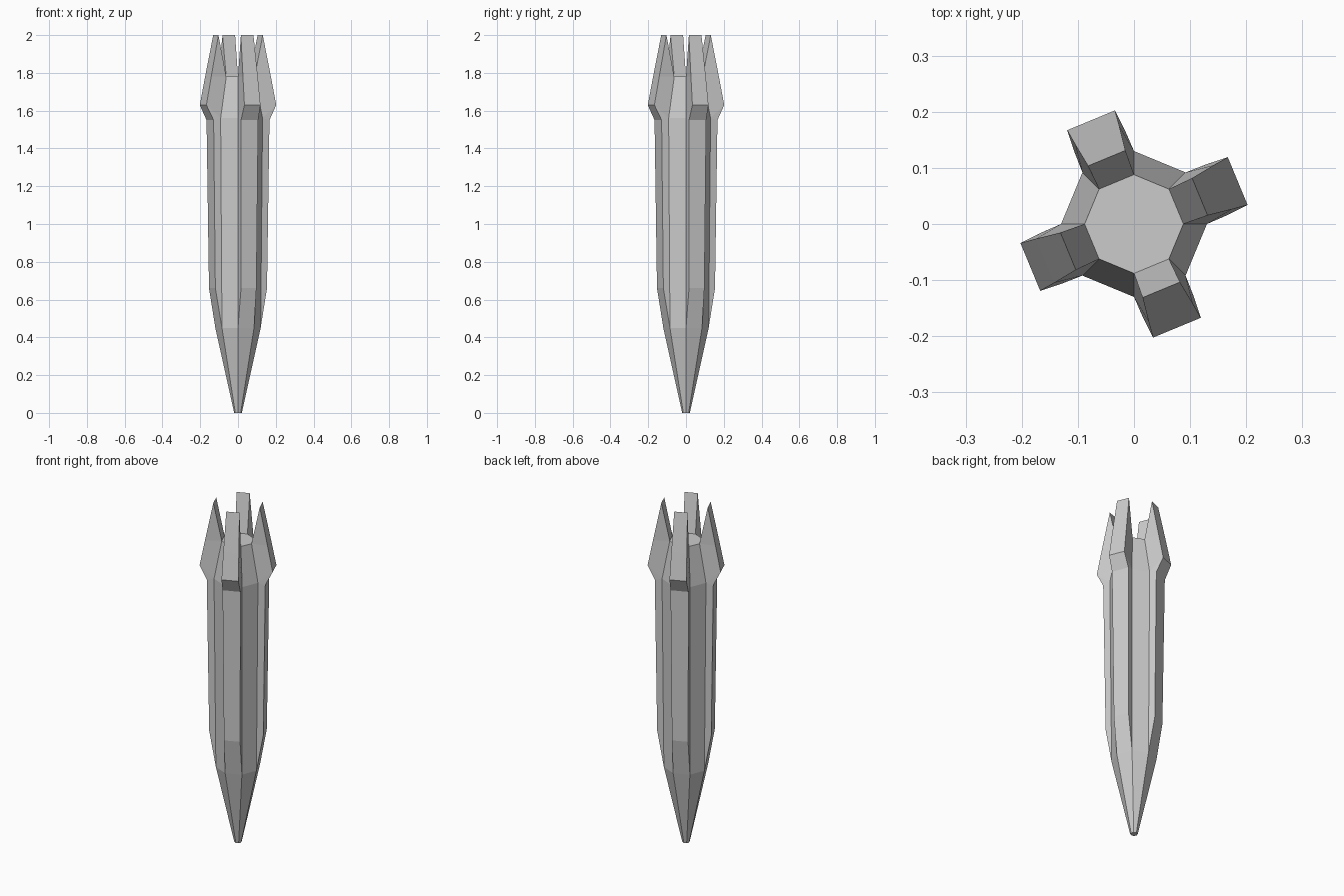
import bpy, bmesh
from math import cos, sin, pi

if "Cube" in bpy.data.objects:
    bpy.data.objects.remove(bpy.data.objects["Cube"])

# (radius, z) of the eight-sided core
CORE = [(0.02, 0.0), (0.12, 0.45), (0.13, 1.56), (0.088, 1.78)]
# (distance from axis, half width, z) along the outer face of each fin
FIN = [(0.148, 0.044, 0.66), (0.16, 0.049, 1.55), (0.2, 0.046, 1.63),
       (0.171, 0.0425, 1.78), (0.127, 0.036, 2.0)]

bm = bmesh.new()

# tapered octagonal core with flat ends
rings = [[bm.verts.new((r * cos(k * pi / 4), r * sin(k * pi / 4), z)) for k in range(8)]
         for r, z in CORE]
bm.faces.new(rings[0])
bm.faces.new(rings[-1])


def strip(a, b):
    """Bridge two equal rows of vertices with quads."""
    for i in range(len(a) - 1):
        bm.faces.new((a[i], b[i], b[i + 1], a[i + 1]))


def fin(k):
    """Raised rib and flared pointed fin growing out of core side k."""
    ang = (k + 0.5) * pi / 4
    c, s = cos(ang), sin(ang)
    edges = []
    for side, col in ((-1, k), (1, (k + 1) % 8)):
        o = [bm.verts.new((d * c - side * w * s, d * s + side * w * c, z)) for d, w, z in FIN]
        c1, c2, c3 = (rings[i][col] for i in (1, 2, 3))
        for f in ((c1, o[0], o[1], c2), (c2, o[1], o[2]),
                  (c2, o[2], o[3], c3), (c3, o[3], o[4])):
            bm.faces.new(f)
        edges.append([c1] + o + [c3])
    strip(*edges)


# nose cone all round, then alternate plain sides and fins
for k in range(8):
    left = [r[k] for r in rings]
    right = [r[(k + 1) % 8] for r in rings]
    if k % 2:
        strip(left, right)
    else:
        strip(left[:2], right[:2])
        fin(k)

bmesh.ops.recalc_face_normals(bm, faces=bm.faces[:])
mesh = bpy.data.meshes.new("finned_dart")
bm.to_mesh(mesh)
bm.free()
bpy.context.collection.objects.link(bpy.data.objects.new("finned_dart", mesh))
